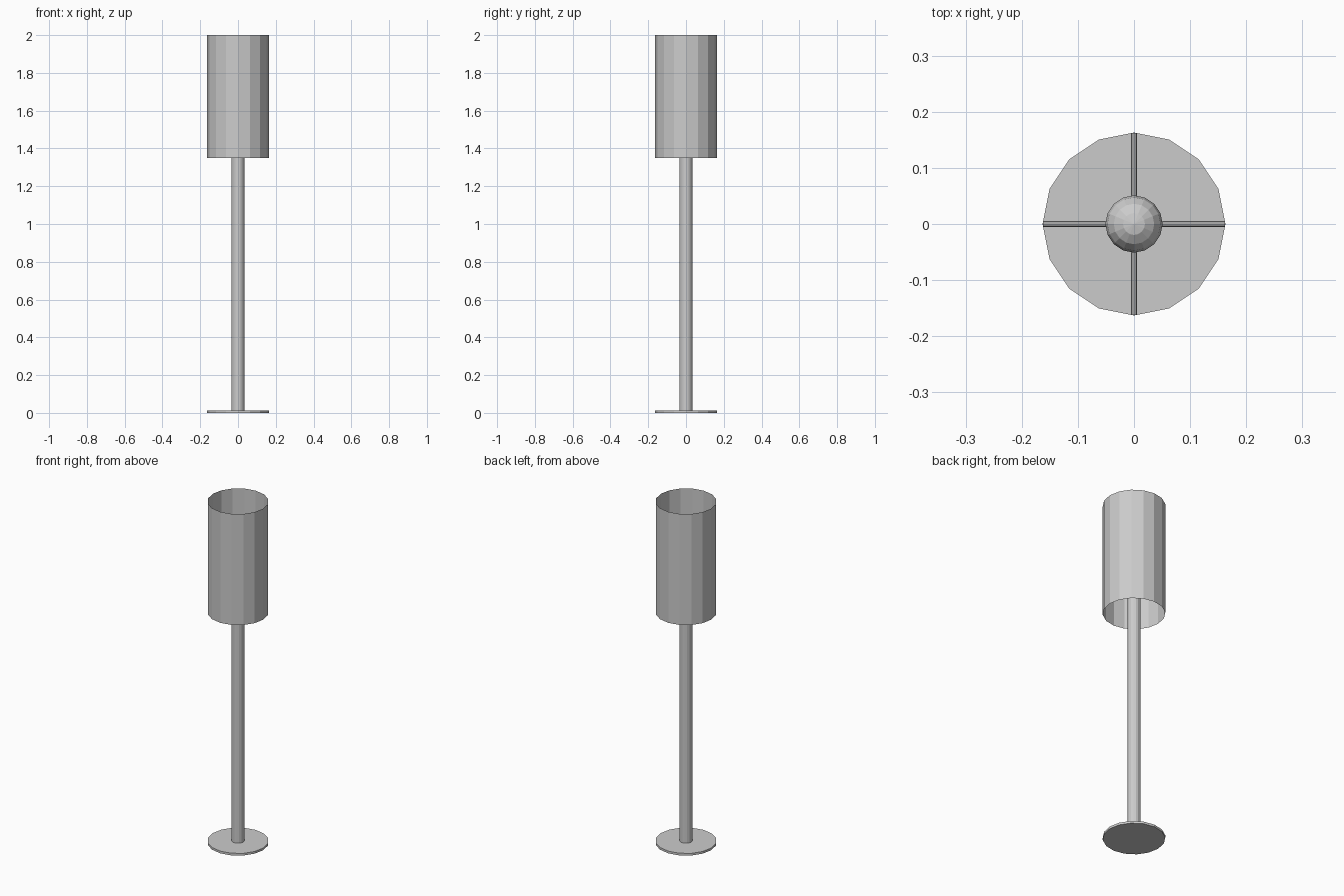
import bpy
from math import radians

if "Cube" in bpy.data.objects:
    bpy.data.objects.remove(bpy.data.objects["Cube"])

R = 0.163  # shared radius of base and shade


def tube(name, radius, z0, z1, sides=16, cap='NGON'):
    bpy.ops.mesh.primitive_cylinder_add(
        vertices=sides, radius=radius, depth=z1 - z0, end_fill_type=cap,
        location=(0, 0, (z0 + z1) / 2))
    obj = bpy.context.object
    obj.name = name
    return obj


# Base plate and pole
tube("base", R, 0, 0.013)
tube("pole", 0.034, 0.013, 1.64)

# Open, thin-walled shade
tube("shade", R, 1.35, 2.0, cap='NOTHING')

# Crossed rods holding the shade on the pole
for name, rot in (("rod_side", (0, radians(90), 0)),
                  ("rod_front", (radians(90), 0, 0))):
    bpy.ops.mesh.primitive_cylinder_add(
        vertices=8, radius=0.005, depth=2 * R - 0.002,
        location=(0, 0, 1.63), rotation=rot)
    bpy.context.object.name = name

# Bulb on top of the pole
bpy.ops.mesh.primitive_uv_sphere_add(
    segments=16, ring_count=8, radius=0.051, location=(0, 0, 1.675))
bpy.context.object.name = "bulb"
